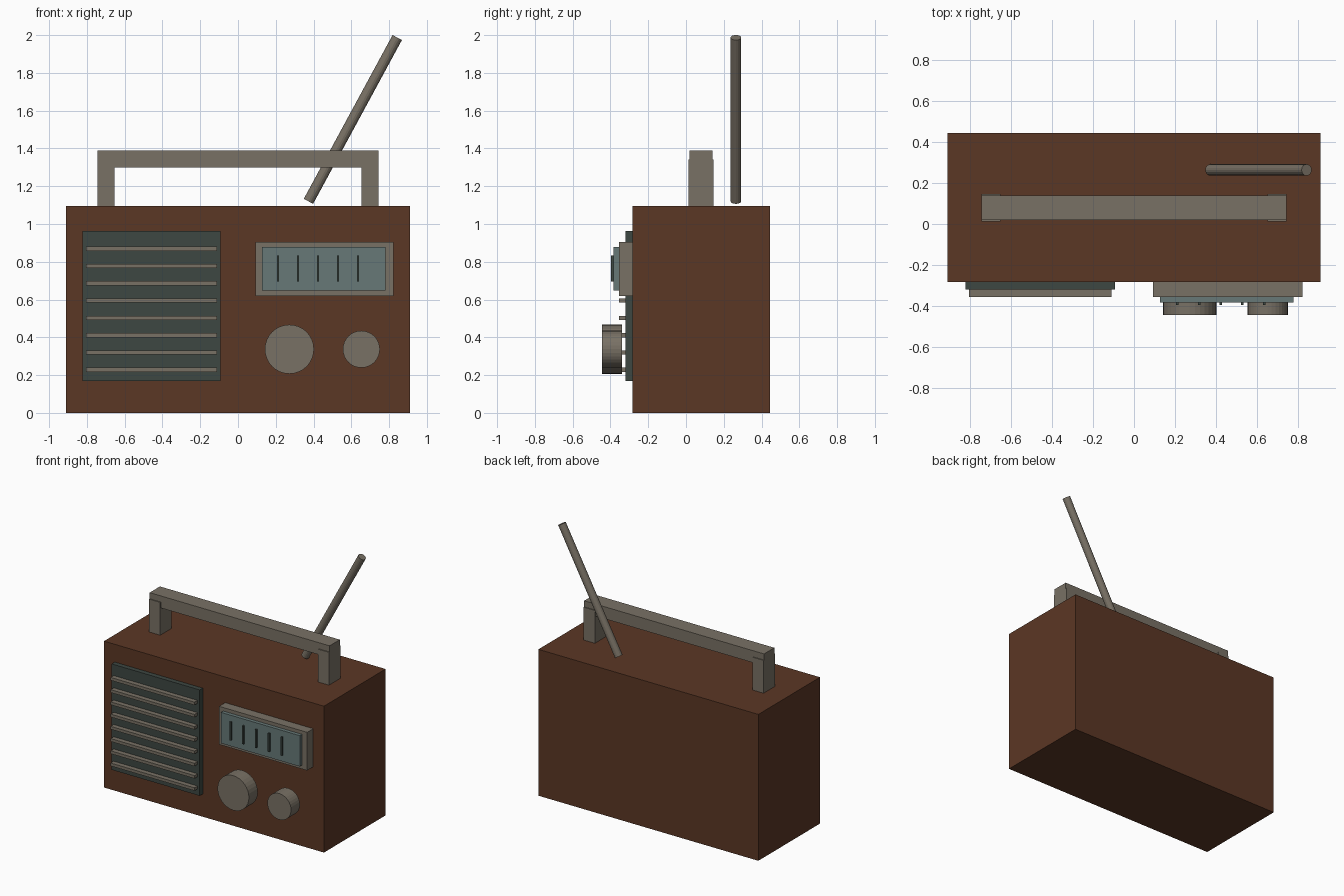
import bpy
import math
from mathutils import Vector

if "Cube" in bpy.data.objects:
    bpy.data.objects.remove(bpy.data.objects["Cube"])


def material(name, rgb):
    m = bpy.data.materials.new(name)
    m.diffuse_color = (*rgb, 1)
    m.use_nodes = True
    m.node_tree.nodes["Principled BSDF"].inputs["Base Color"].default_value = m.diffuse_color
    return m


WOOD = material("brown_wood", (0.105, 0.038, 0.018))
METAL = material("warm_grey_metal", (0.19, 0.165, 0.13))
GLASS = material("blue_grey_glass", (0.135, 0.19, 0.185))
DARK = material("dark_green_grey", (0.047, 0.063, 0.054))


def box(name, x, y, z, mat):
    """Box from (min, max) ranges on each axis."""
    mid = [(a + b) / 2 for a, b in (x, y, z)]
    bpy.ops.mesh.primitive_cube_add(size=1)
    ob = bpy.context.object
    ob.name = name
    size = [b - a for a, b in (x, y, z)]
    for v in ob.data.vertices:
        v.co = Vector([c * s for c, s in zip(v.co, size)])
    ob.location = mid
    ob.data.materials.append(mat)
    return ob


def rod(name, start, end, radius, sides, mat):
    """Cylinder between two points."""
    a, b = Vector(start), Vector(end)
    bpy.ops.mesh.primitive_cylinder_add(vertices=sides, radius=radius,
                                        depth=(b - a).length, location=(a + b) / 2)
    ob = bpy.context.object
    ob.name = name
    ob.rotation_euler = (b - a).to_track_quat('Z', 'Y').to_euler()
    ob.data.materials.append(mat)
    return ob


FRONT = -0.284

# Cabinet
box("cabinet", (-0.911, 0.911), (FRONT, 0.445), (0, 1.096), WOOD)

# Speaker panel with eight slats
box("speaker_panel", (-0.822, -0.093), (-0.32, FRONT), (0.17, 0.963), DARK)
for i in range(8):
    z = 0.228 + i * 0.0916
    box(f"speaker_slat_{i + 1}", (-0.806, -0.111), (-0.356, -0.318),
        (z - 0.011, z + 0.011), METAL)

# Tuning dial: frame, glass and tick marks
box("dial_frame", (0.093, 0.822), (-0.356, FRONT), (0.618, 0.904), METAL)
box("dial_glass", (0.127, 0.78), (-0.383, -0.35), (0.647, 0.878), GLASS)
for i in range(5):
    x = 0.212 + i * 0.1058
    box(f"dial_tick_{i + 1}", (x - 0.006, x + 0.006), (-0.396, -0.38),
        (0.695, 0.833), DARK)

# Knobs
for name, x, r in (("tuning_knob", 0.272, 0.13), ("volume_knob", 0.653, 0.098)):
    rod(name, (x, -0.34, 0.337), (x, -0.445, 0.337), r, 32, METAL)

# Carrying handle
for side, x in (("left", (-0.745, -0.653)), ("right", (0.653, 0.745))):
    box(f"handle_post_{side}", x, (0.012, 0.146), (1.09, 1.342), METAL)
box("handle_bar", (-0.745, 0.745), (0.019, 0.14), (1.298, 1.388), METAL)

# Slanted aerial
rod("aerial", (0.373, 0.264, 1.12), (0.843, 0.264, 1.987), 0.028, 16, METAL)
